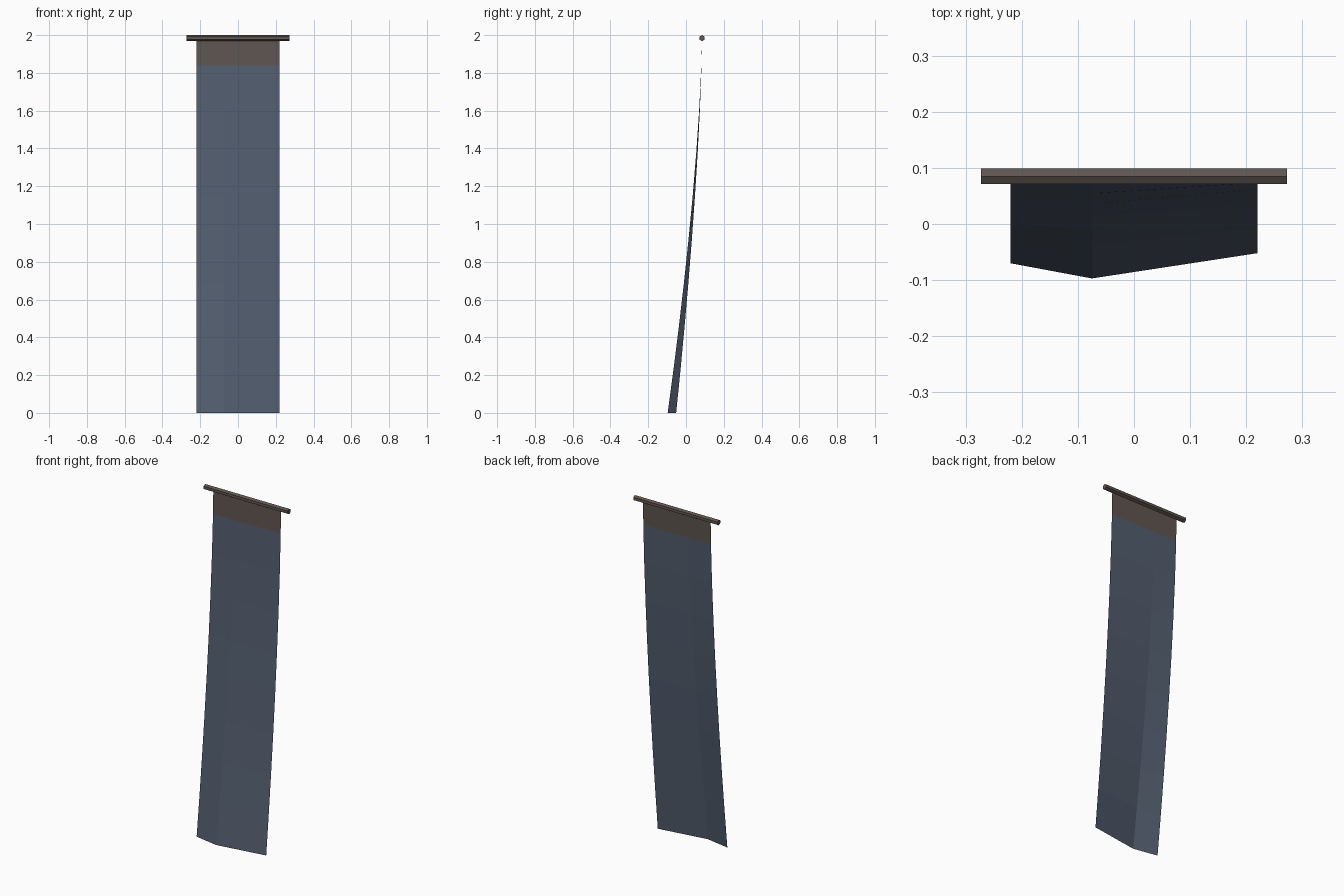
import bpy, bmesh, math

cube = bpy.data.objects.get("Cube")
if cube:
    bpy.data.objects.remove(cube, do_unlink=True)


def make_material(name, color):
    mat = bpy.data.materials.new(name)
    mat.use_nodes = True
    mat.diffuse_color = (*color, 1)
    bsdf = next(n for n in mat.node_tree.nodes if n.type == 'BSDF_PRINCIPLED')
    bsdf.inputs["Base Color"].default_value = (*color, 1)
    bsdf.inputs["Roughness"].default_value = 0.8
    return mat


blue = make_material("slate_blue", (0.087, 0.112, 0.160))
brown = make_material("dull_brown", (0.115, 0.090, 0.080))

ROD_Y, ROD_Z, ROD_R = 0.085, 1.984, 0.016
BAND_Z = 1.84

# Hanging cloth: a single sheet with one off-centre crease, swinging forward
mesh = bpy.data.meshes.new("cloth")
bm = bmesh.new()
columns = [(-0.22, 0.155), (-0.075, 0.182), (0.22, 0.137)]  # x, forward swing
ROWS = 8
heights = [BAND_Z * i / ROWS for i in range(ROWS + 1)] + [ROD_Z]
grid = []
for z in heights:
    t = 1 - z / ROD_Z
    grid.append([bm.verts.new((x, ROD_Y - swing * t ** 1.5, z))
                 for x, swing in columns])
for low, high in zip(grid, grid[1:]):
    for c in range(len(columns) - 1):
        face = bm.faces.new((low[c], low[c + 1], high[c + 1], high[c]))
        # Brown band along the top edge
        face.material_index = int(face.calc_center_median().z > BAND_Z)
bm.to_mesh(mesh)
bm.free()
mesh.materials.append(blue)
mesh.materials.append(brown)
cloth = bpy.data.objects.new("cloth", mesh)
bpy.context.collection.objects.link(cloth)

# Six-sided hanging rod, one edge pointing up
mesh = bpy.data.meshes.new("hanging_rod")
bm = bmesh.new()
rings = [[bm.verts.new((x, ROD_Y + ROD_R * math.sin(i * math.tau / 6),
                        ROD_Z + ROD_R * math.cos(i * math.tau / 6)))
          for i in range(6)] for x in (-0.273, 0.273)]
for i in range(6):
    j = (i + 1) % 6
    bm.faces.new((rings[0][i], rings[0][j], rings[1][j], rings[1][i]))
for ring in rings:
    bm.faces.new(ring)
bmesh.ops.recalc_face_normals(bm, faces=bm.faces[:])
bm.to_mesh(mesh)
bm.free()
mesh.materials.append(brown)
rod = bpy.data.objects.new("hanging_rod", mesh)
bpy.context.collection.objects.link(rod)
